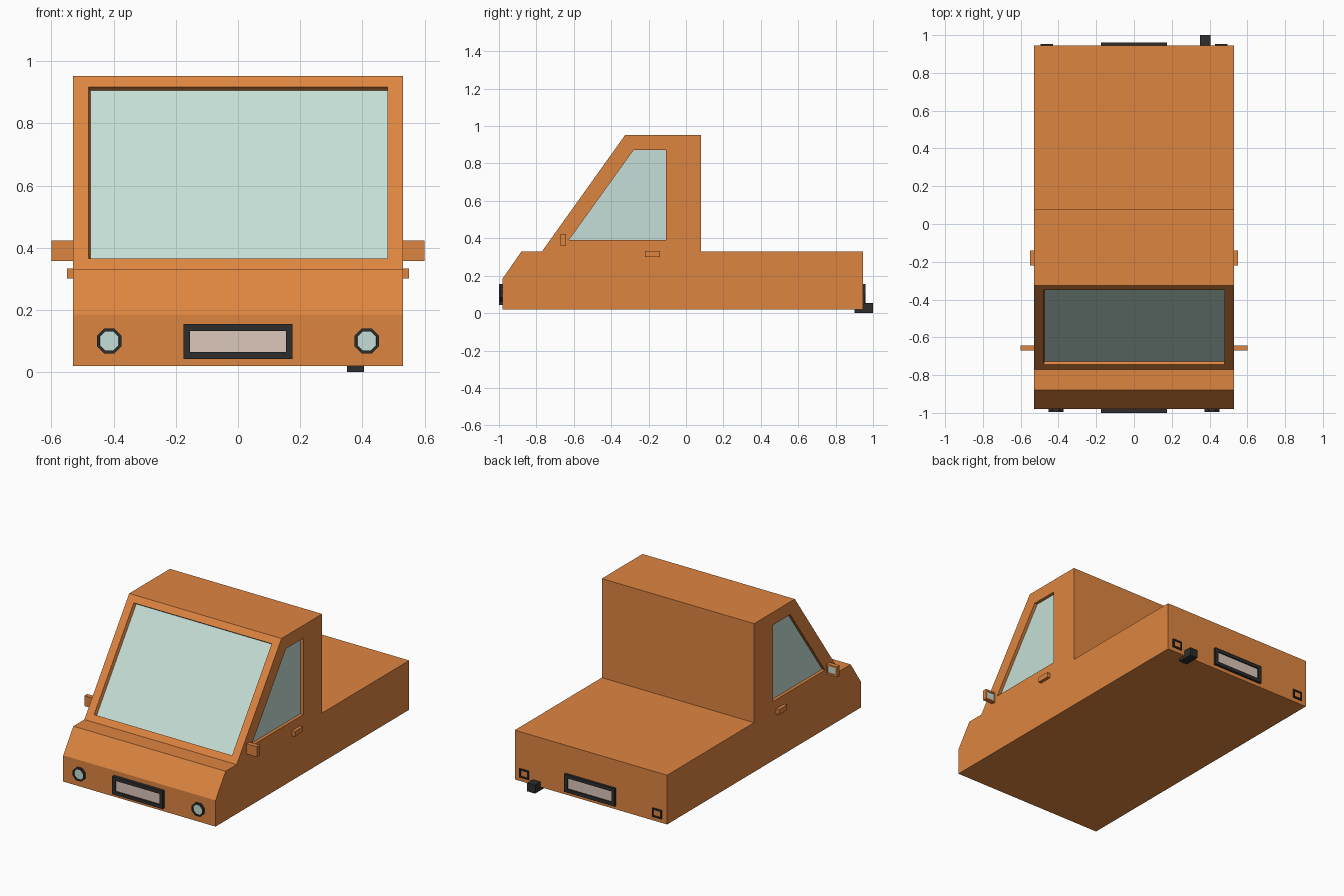
import bpy, bmesh, math
from mathutils import Vector

if "Cube" in bpy.data.objects:
    bpy.data.objects.remove(bpy.data.objects["Cube"], do_unlink=True)


def material(name, rgb):
    m = bpy.data.materials.new(name)
    m.use_nodes = True
    m.diffuse_color = (*rgb, 1)
    m.node_tree.nodes["Principled BSDF"].inputs["Base Color"].default_value = (*rgb, 1)
    return m


ORANGE = material("orange paint", (0.73, 0.235, 0.052))
GLASS = material("pale glass", (0.56, 0.74, 0.68))
BLACK = material("black trim", (0.026, 0.026, 0.027))
PLATE = material("beige plate", (0.72, 0.57, 0.49))


def prism(name, points, offset, mat, border=0, recess=0, inner=None):
    """Extrude a flat outline; optionally sink a coloured panel in its far cap."""
    bm = bmesh.new()
    near = [bm.verts.new(p) for p in points]
    far = [bm.verts.new(Vector(p) + Vector(offset)) for p in points]
    bm.faces.new(near)
    cap = bm.faces.new(far)
    for i in range(len(near)):
        j = (i + 1) % len(near)
        bm.faces.new((near[i], near[j], far[j], far[i]))
    bmesh.ops.recalc_face_normals(bm, faces=bm.faces)
    if border:
        bmesh.ops.inset_individual(bm, faces=[cap], thickness=border, use_even_offset=True)
        bmesh.ops.inset_individual(bm, faces=[cap], thickness=0.0003, depth=-recess)
        cap.material_index = 1
    mesh = bpy.data.meshes.new(name)
    bm.to_mesh(mesh)
    bm.free()
    mesh.materials.append(mat)
    if inner:
        mesh.materials.append(inner)
    obj = bpy.data.objects.new(name, mesh)
    bpy.context.collection.objects.link(obj)
    return obj


def rect_y(x0, x1, z0, z1, y):
    return [(x0, y, z0), (x1, y, z0), (x1, y, z1), (x0, y, z1)]


def cut(target, points, offset):
    """Carve a recess into the target."""
    cutter = prism("recess_cutter", points, offset, ORANGE)
    cutter.hide_render = True
    mod = target.modifiers.new("recess", "BOOLEAN")
    mod.operation = "DIFFERENCE"
    mod.solver = "EXACT"
    mod.object = cutter
    bpy.context.view_layer.objects.active = target
    bpy.ops.object.modifier_apply(modifier=mod.name)
    bpy.data.objects.remove(cutter, do_unlink=True)


def window(name, target, outline, inward):
    """Recess with a glass pane at its bottom."""
    inward = Vector(inward)
    outline = [Vector(p) for p in outline]
    cut(target, [p - inward for p in outline], inward * 2)
    prism(name, [p + inward * 0.9 for p in outline], inward * 0.2, GLASS)


# Body: one side profile extruded across the width
W = 0.53
profile = [(-0.98, 0.02), (-0.98, 0.185), (-0.88, 0.33), (-0.77, 0.33), (-0.325, 0.953),
           (0.08, 0.953), (0.08, 0.33), (0.945, 0.33), (0.945, 0.02)]
body = prism("body", [(-W, y, z) for y, z in profile], (2 * W, 0, 0), ORANGE)

# Windscreen, sunk square to the sloping front of the cab
low, high = Vector((0, -0.77, 0.33)), Vector((0, -0.325, 0.953))


def on_slope(x, z):
    p = low.lerp(high, (z - low.z) / (high.z - low.z))
    return (x, p.y, p.z)


slope = (high - low).normalized()
normal = Vector((0, slope.z, -slope.y)) * 0.022
window("windscreen", body,
       [on_slope(-0.48, 0.365), on_slope(0.48, 0.365), on_slope(0.48, 0.917), on_slope(-0.48, 0.917)],
       normal + Vector((0.007, 0, 0)))

# Parts on both sides
side_window = [(-0.625, 0.392), (-0.28, 0.872), (-0.107, 0.872), (-0.107, 0.392)]
for side, s in (("left", 1), ("right", -1)):
    window(side + "_window", body, [(s * W, y, z) for y, z in side_window], (-s * 0.022, 0, 0))
    prism(side + "_mirror", rect_y(s * 0.525, s * 0.6, 0.358, 0.423, -0.67),
          (0, 0.028, 0), ORANGE, 0.011, 0.005, GLASS)
    prism(side + "_door_handle", rect_y(s * 0.525, s * 0.55, 0.301, 0.333, -0.22),
          (0, 0.08, 0), ORANGE)
    ring = [(s * 0.414 + 0.043 * math.cos(a), -0.975, 0.1 + 0.043 * math.sin(a))
            for a in (math.pi * (k + 0.5) / 4 for k in range(8))]
    prism(side + "_headlight", ring, (0, -0.02, 0), BLACK, 0.009, 0.005, GLASS)
    prism(side + "_tail_light", rect_y(s * 0.43, s * 0.495, 0.046, 0.1, 0.94),
          (0, 0.014, 0), BLACK, 0.009, 0.006, ORANGE)

# Framed plates front and back
for name, y, depth in (("front_plate", -0.975, -0.025), ("rear_plate", 0.94, 0.02)):
    prism(name, rect_y(-0.176, 0.176, 0.043, 0.155, y), (0, depth, 0), BLACK, 0.022, 0.008, PLATE).data
    bpy.data.objects[name].data.update()

# Exhaust under the tail
prism("exhaust", rect_y(0.35, 0.405, 0, 0.053, 0.9), (0, 0.1, 0), BLACK)
